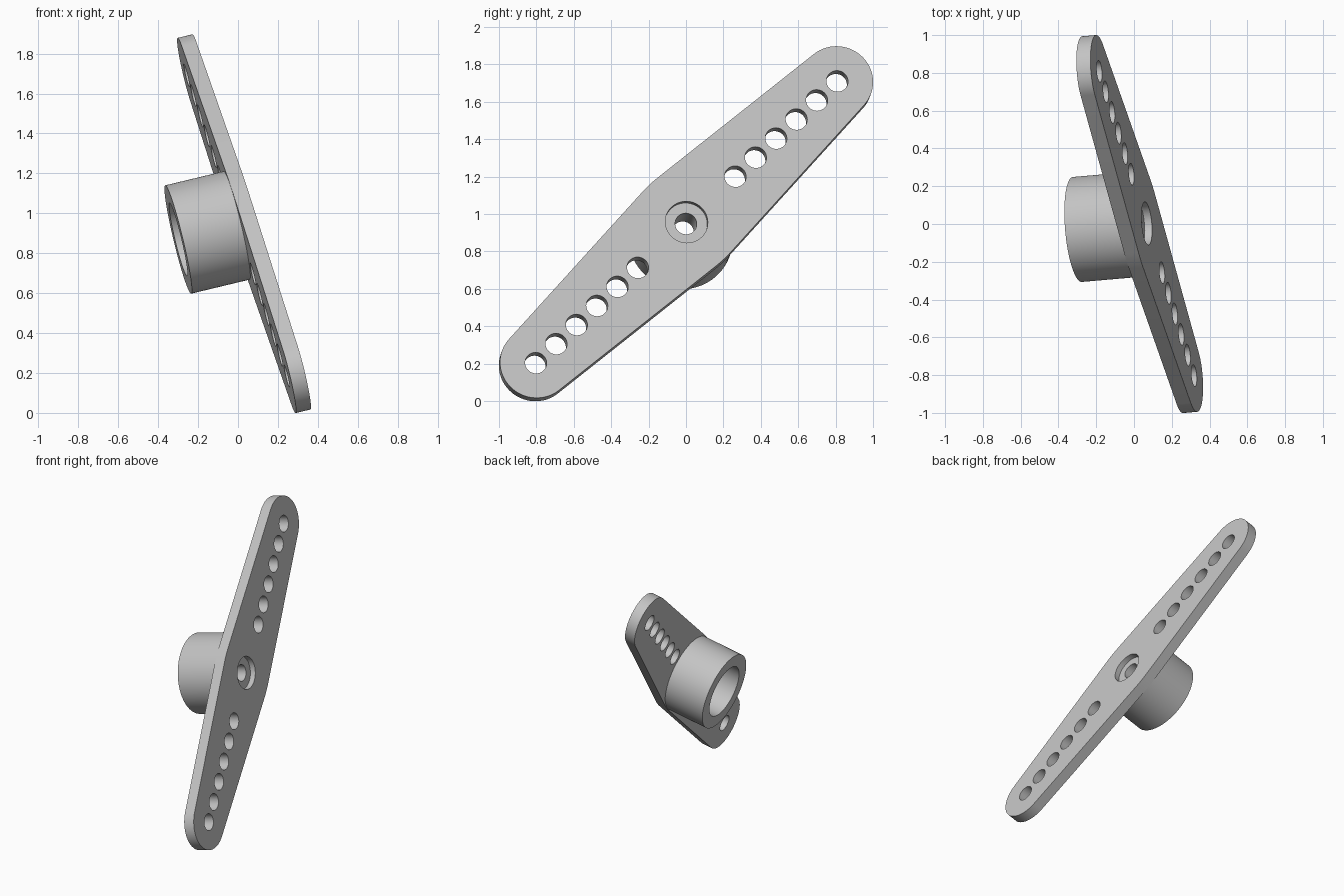
import bpy, bmesh, math
from mathutils import Vector, Matrix

if "Cube" in bpy.data.objects:
    bpy.data.objects.remove(bpy.data.objects["Cube"])

# Dimensions, in a local frame with the arm along x and its outer face at z = 0
THICK = 0.077
END_X, END_R = 1.13, 0.193
MID_HALF, MID_R = 0.283, 0.7
HOLE_R, FIRST_HOLE, PITCH = 0.058, 0.366, 0.153
BOSS_R, BOSS_END, BORE_R, BORE_FLOOR = 0.279, -0.379, 0.188, -0.23
RECESS_R, RECESS_FLOOR = 0.114, -0.04

# Tilted placement of the whole part
normal = Vector((1, 0.087, 0.24)).normalized()
along = Vector((0, 1.61, 1.505))
along.x = -(normal.y * along.y + normal.z * along.z) / normal.x
along.normalize()
side = normal.cross(along)
place = Matrix((along, side, normal)).transposed().to_4x4()
place.translation = (0.0675, 0.003, 0.957)

grey = bpy.data.materials.new("Grey plastic")
grey.use_nodes = True
colour = (0.55, 0.55, 0.55, 1)
grey.diffuse_color = colour
grey.node_tree.nodes["Principled BSDF"].inputs["Base Color"].default_value = colour


def make_object(name, bm):
    bmesh.ops.recalc_face_normals(bm, faces=bm.faces)
    mesh = bpy.data.meshes.new(name)
    bm.to_mesh(mesh)
    bm.free()
    mesh.materials.append(grey)
    obj = bpy.data.objects.new(name, mesh)
    obj.matrix_world = place
    bpy.context.collection.objects.link(obj)
    return obj


def lathe(bm, profile, steps=96):
    """Revolve a closed loop of (radius, height) points around z."""
    rings = []
    for i in range(steps):
        a = math.tau * i / steps
        rings.append([bm.verts.new((r * math.cos(a), r * math.sin(a), z)) for r, z in profile])
    n = len(profile)
    for i in range(steps):
        a, b = rings[i], rings[(i + 1) % steps]
        for j in range(n):
            k = (j + 1) % n
            bm.faces.new((a[j], b[j], b[k], a[k]))


def arc(cx, cy, radius, start, end, steps):
    return [(cx + radius * math.cos(start + (end - start) * i / steps),
             cy + radius * math.sin(start + (end - start) * i / steps)) for i in range(steps + 1)]


def finish(obj):
    bpy.ops.object.select_all(action='DESELECT')
    obj.select_set(True)
    bpy.context.view_layer.objects.active = obj
    bpy.ops.object.shade_smooth_by_angle(angle=math.radians(30))


# Arm plate: round ends joined by tapering edges to a gently curved middle
taper = math.asin((MID_HALF - END_R) / END_X)
quarter = math.pi / 2
outline = arc(END_X, 0, END_R, taper - quarter, quarter - taper, 32)
outline += arc(0, MID_HALF - MID_R, MID_R, quarter - taper, quarter + taper, 8)
outline += [(-x, -y) for x, y in outline]
bm = bmesh.new()
face = bm.faces.new([bm.verts.new((x, y, 0)) for x, y in outline])
extruded = bmesh.ops.extrude_face_region(bm, geom=[face])["geom"]
bmesh.ops.translate(bm, vec=(0, 0, -THICK),
                    verts=[g for g in extruded if isinstance(g, bmesh.types.BMVert)])
arm = make_object("arm_plate", bm)

# Cutter: two rows of link holes
bm = bmesh.new()
for sign in (-1, 1):
    for i in range(6):
        spot = Matrix.Translation((sign * (FIRST_HOLE + PITCH * i), 0, -THICK / 2))
        bmesh.ops.create_cone(bm, cap_ends=True, segments=48, radius1=HOLE_R,
                              radius2=HOLE_R, depth=0.3, matrix=spot)
# Cutter: stepped screw hole in the centre
screw = [(HOLE_R, -0.2), (HOLE_R, RECESS_FLOOR), (RECESS_R, RECESS_FLOOR), (RECESS_R, 0.1)]
steps = 64
rings = []
for r, z in screw:
    rings.append([bm.verts.new((r * math.cos(math.tau * i / steps),
                                r * math.sin(math.tau * i / steps), z)) for i in range(steps)])
for low, high in zip(rings, rings[1:]):
    for i in range(steps):
        k = (i + 1) % steps
        bm.faces.new((low[i], low[k], high[k], high[i]))
bm.faces.new(rings[0])
bm.faces.new(rings[-1])
cutter = make_object("hole_cutter", bm)
cutter.hide_render = True

bpy.context.view_layer.objects.active = arm
cut = arm.modifiers.new("Holes", 'BOOLEAN')
cut.operation = 'DIFFERENCE'
cut.solver = 'EXACT'
cut.object = cutter
bpy.ops.object.modifier_apply(modifier=cut.name)
bpy.data.objects.remove(cutter)
finish(arm)

# Hub: hollow collar with a screw hole through its floor
bm = bmesh.new()
lathe(bm, [(HOLE_R, -THICK), (BOSS_R, -THICK), (BOSS_R, BOSS_END),
           (BORE_R, BOSS_END), (BORE_R, BORE_FLOOR), (HOLE_R, BORE_FLOOR)])
finish(make_object("hub_collar", bm))
